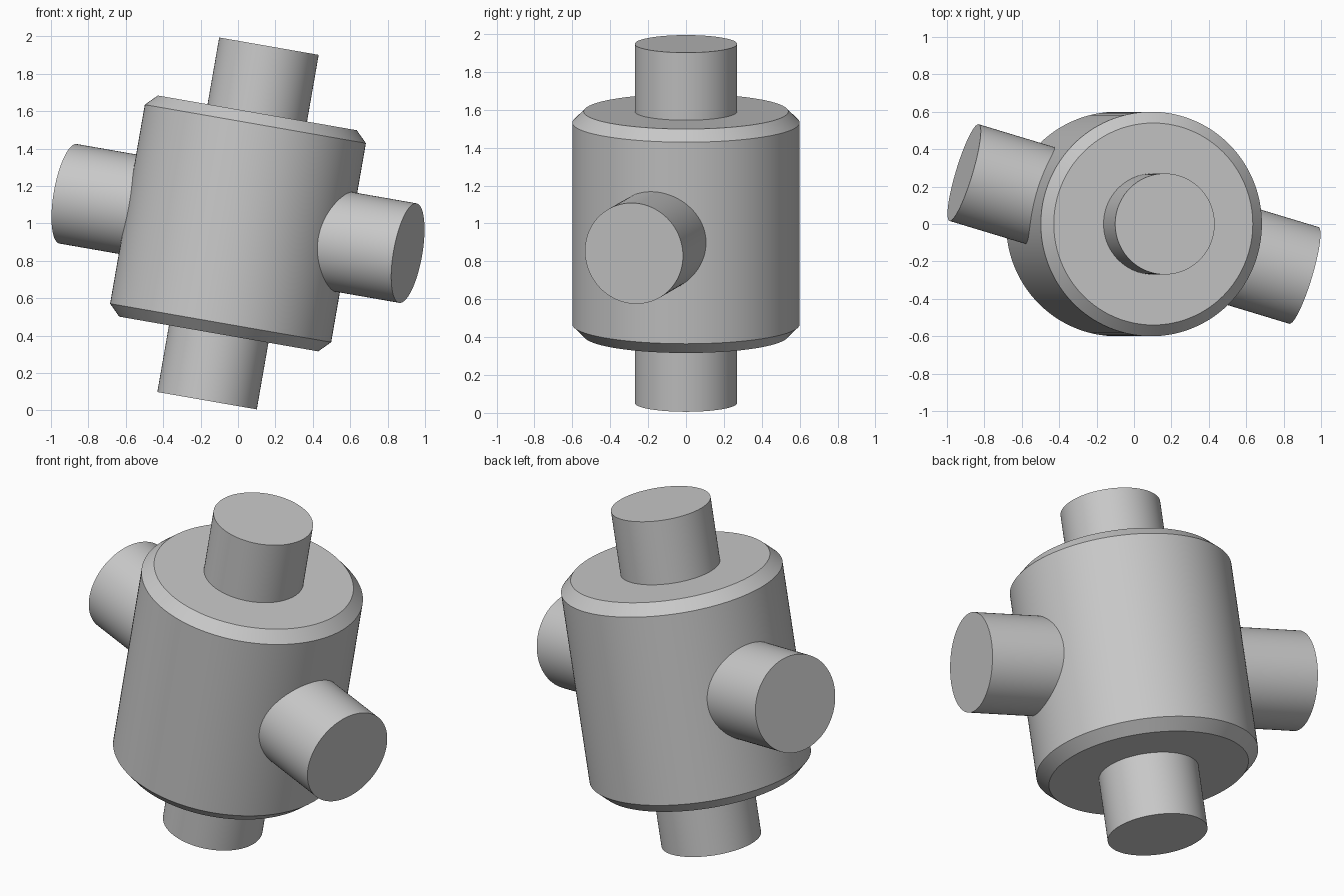
import bpy, bmesh
from math import radians, pi
from mathutils import Matrix

if "Cube" in bpy.data.objects:
    bpy.data.objects.remove(bpy.data.objects["Cube"], do_unlink=True)

STUB_RADIUS = 0.27
REACH = 0.962       # centre to the end of every stub
CHAMFER = 0.06

grey = bpy.data.materials.new("plain_grey")
grey.use_nodes = True
colour = (0.58, 0.58, 0.58, 1)
grey.diffuse_color = colour
grey.node_tree.nodes["Principled BSDF"].inputs["Base Color"].default_value = colour

# Whole joint leans sideways about its centre
lean = Matrix.Translation((0, 0, 1)) @ Matrix.Rotation(radians(9.9), 4, 'Y')


def cylinder(name, radius, low, high, turn=Matrix.Identity(4), chamfer=0):
    """Cylinder along local z from low to high, optionally chamfered at both rims."""
    bm = bmesh.new()
    bmesh.ops.create_cone(bm, cap_ends=True, segments=128, radius1=radius, radius2=radius,
                          depth=high - low, matrix=Matrix.Translation((0, 0, (low + high) / 2)))
    if chamfer:
        rims = [e for e in bm.edges if abs(e.verts[0].co.z - e.verts[1].co.z) < 0.001]
        bmesh.ops.bevel(bm, geom=rims, offset=chamfer, segments=1, affect='EDGES')
    mesh = bpy.data.meshes.new(name)
    bm.to_mesh(mesh)
    bm.free()
    mesh.materials.append(grey)
    ob = bpy.data.objects.new(name, mesh)
    bpy.context.collection.objects.link(ob)
    ob.matrix_world = lean @ turn
    bpy.ops.object.select_all(action='DESELECT')
    ob.select_set(True)
    bpy.context.view_layer.objects.active = ob
    bpy.ops.object.shade_smooth_by_angle(angle=radians(30))
    return ob


# Chamfered drum
cylinder("housing", 0.6, -0.6, 0.6, chamfer=CHAMFER)

# Stubs on the drum's own axis
cylinder("top_stub", STUB_RADIUS, 0.57, REACH)
cylinder("bottom_stub", STUB_RADIUS, 0.57, REACH, Matrix.Rotation(pi, 4, 'X'))

# Opposed side stubs, swung about the drum axis and rooted in its wall
for name, swing in (("left_stub", -16.6), ("right_stub", 163.4)):
    cylinder(name, STUB_RADIUS, 0.5, REACH,
             Matrix.Rotation(radians(swing), 4, 'Z') @ Matrix.Rotation(pi / 2, 4, 'Y'))
